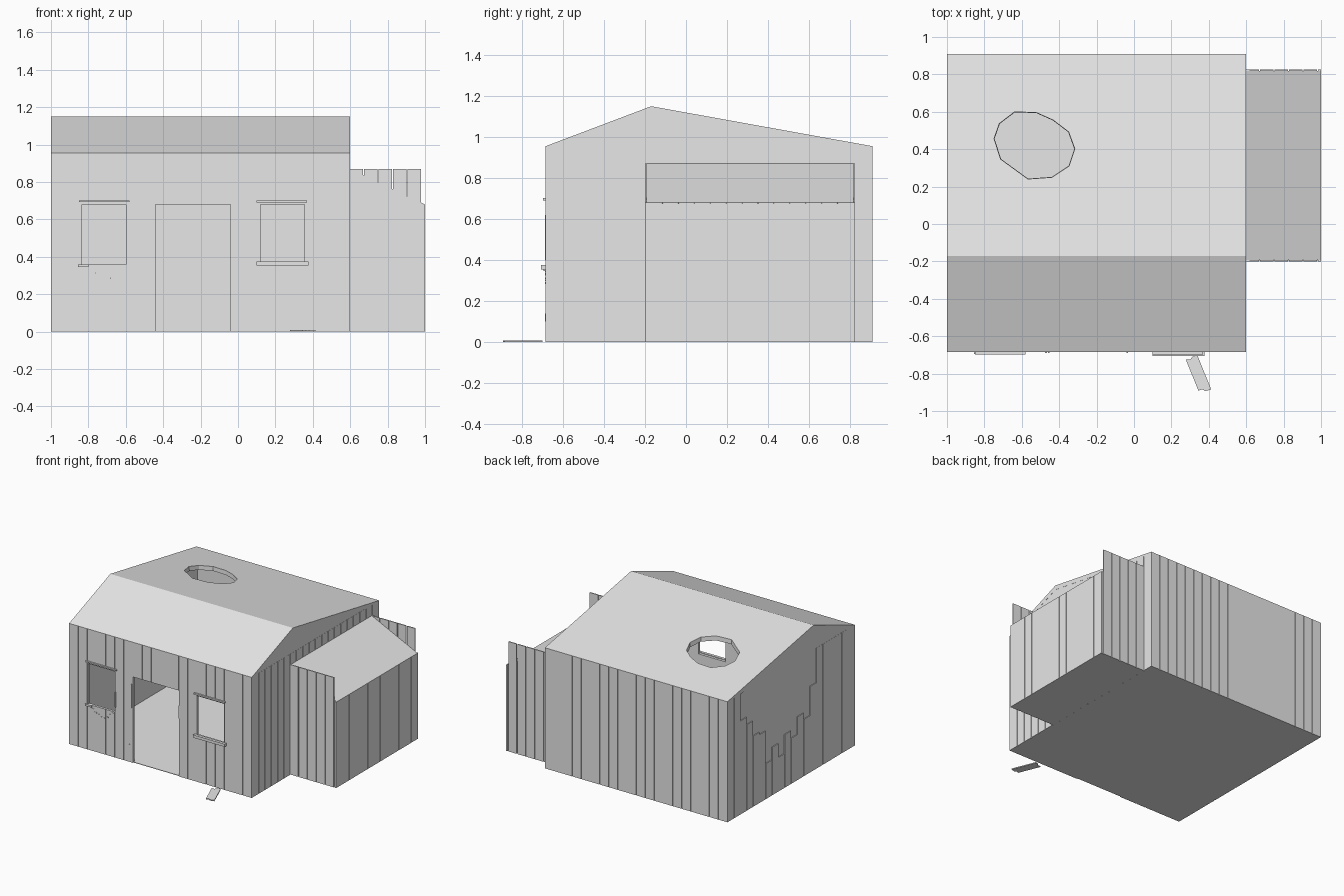
import bpy, bmesh, math, random
from mathutils import Vector, Matrix

if "Cube" in bpy.data.objects:
    bpy.data.objects.remove(bpy.data.objects["Cube"])

random.seed(4)
mat = bpy.data.materials.new("plain pale grey")
mat.diffuse_color = (0.8, 0.8, 0.8, 1)
mat.use_nodes = True
mat.node_tree.nodes["Principled BSDF"].inputs["Base Color"].default_value = mat.diffuse_color


def finish(name, bm):
    bmesh.ops.recalc_face_normals(bm, faces=bm.faces)
    me = bpy.data.meshes.new(name)
    bm.to_mesh(me)
    bm.free()
    me.materials.append(mat)
    ob = bpy.data.objects.new(name, me)
    bpy.context.collection.objects.link(ob)
    return ob


def add_box(bm, x0, x1, y0, y1, z0, z1):
    m = Matrix.Translation(((x0 + x1) / 2, (y0 + y1) / 2, (z0 + z1) / 2)) @ \
        Matrix.Diagonal((x1 - x0, y1 - y0, z1 - z0, 1))
    bmesh.ops.create_cube(bm, size=1, matrix=m)


def box(name, *b):
    bm = bmesh.new()
    add_box(bm, *b)
    return finish(name, bm)


def prism(name, pts, axis, a, b):
    """Extrude a 2D outline along x, y or z."""
    def at(p, t):
        return {'x': (t, p[0], p[1]), 'y': (p[0], t, p[1]), 'z': (p[0], p[1], t)}[axis]
    bm = bmesh.new()
    lo = [bm.verts.new(at(p, a)) for p in pts]
    hi = [bm.verts.new(at(p, b)) for p in pts]
    bm.faces.new(lo)
    bm.faces.new(hi)
    n = len(pts)
    for i in range(n):
        bm.faces.new((lo[i], lo[(i + 1) % n], hi[(i + 1) % n], hi[i]))
    return finish(name, bm)


def wall(name, along, a0, a1, d0, d1, top, count=1, gap=0.0, holes=()):
    """Row of upright boards between a0 and a1, left open at the holes."""
    bm = bmesh.new()
    w = (a1 - a0) / count
    for i in range(count):
        s = a0 + i * w + (gap / 2 if i else 0)
        e = a0 + (i + 1) * w - (gap / 2 if i < count - 1 else 0)
        cuts = sorted({s, e} | {h for o in holes for h in o[:2] if s < h < e})
        for p, q in zip(cuts, cuts[1:]):
            mid = (p + q) / 2
            t = top(i) if callable(top) else top
            spans = [(0, t)]
            for h0, h1, z0, z1 in holes:
                if h0 < mid < h1:
                    spans = [(0, z0), (z1, t)]
            for z0, z1 in spans:
                if z1 - z0 < 1e-4:
                    continue
                if along == 'x':
                    add_box(bm, p, q, d0, d1, z0, z1)
                else:
                    add_box(bm, d0, d1, p, q, z0, z1)
    return finish(name, bm)


# main house walls: thin board skin over a lining
X0, X1, Y0, Y1, H = -1.0, 0.6, -0.685, 0.91, 0.955
RY, RZ, S, T = -0.17, 1.15, 0.006, 0.02
openings = [(-0.835, -0.6, 0.36, 0.68), (-0.44, -0.04, 0, 0.68), (0.12, 0.355, 0.37, 0.68)]
wall("front_boards", 'x', X0, X1, Y0, Y0 + S, H, 20, 0.003, openings)
wall("front_lining", 'x', X0 + S, X1 - S, Y0 + S, Y0 + T, H, 1, 0, openings)
wall("back_boards", 'x', X0, X1, Y1 - S, Y1, H, 20, 0.003)
wall("back_lining", 'x', X0 + S, X1 - S, Y1 - T, Y1 - S, H)
wall("right_boards", 'y', Y0 + S, Y1 - S, X1 - S, X1, H, 20, 0.006)
wall("right_lining", 'y', Y0 + T, Y1 - T, X1 - T, X1 - S, H)
# broken boards on the left, stepping down in the middle
broken = [0.9, 0.74, 0.68, 0.56, 0.54, 0.28, 0.38, 0.27, 0.42, 0.36, 0.5, 0.45, 0.68]
wall("left_boards", 'y', Y0 + S, Y1 - S, X0, X0 + S,
     lambda i: broken[i - 6] if 6 <= i < 6 + 0 else (
         broken[18 - i] if 6 <= i <= 17 else H), 20, 0.003)
wall("left_lining", 'y', Y0 + T, Y1 - T, X0 + S, X0 + T, H)

# gable ends
tri = [(Y0, H), (RY, RZ), (Y1, H)]
prism("left_gable", tri, 'x', X0 + 0.001, X0 + T)
prism("right_gable", tri, 'x', X1 - T, X1 - 0.001)

# uneven ridged roof with a ragged round hole
D = 0.035
roof = prism("main_roof", [(Y0, H), (RY, RZ), (Y1, H), (Y1 - 0.16, H - 0.005),
                           (RY, RZ - D), (Y0 + 0.09, H)], 'x', X0, X1)
outline = [(-.65, .62), (-.52, .615), (-.42, .57), (-.33, .5), (-.295, .4), (-.33, .3),
           (-.43, .235), (-.57, .225), (-.73, .34), (-.77, .46), (-.74, .55)]
cut = prism("hole_cutter", outline, 'z', 0.9, 1.3)
c = Vector((-0.535, 0.42))
for v in cut.data.vertices:
    if v.co.z < 1:
        v.co.x = c.x + (v.co.x - c.x) * 0.86
        v.co.y = c.y + (v.co.y - c.y) * 0.86
cut.hide_render = True
mod = roof.modifiers.new("hole", 'BOOLEAN')
mod.operation, mod.solver, mod.object = 'DIFFERENCE', 'EXACT', cut
dg = bpy.context.evaluated_depsgraph_get()
holed = bpy.data.meshes.new_from_object(roof.evaluated_get(dg))
roof.modifiers.clear()
roof.data = holed
bpy.data.objects.remove(cut)

# side annex: end boards stand above the sloping roof
AX, A0, A1, AH, AL = 1.0, -0.2, 0.825, 0.87, 0.68
for nm, y in (("front", A0), ("back", A1 - 0.008)):
    bm = bmesh.new()
    x = X1
    for e in (0.67, 0.748, 0.826, 0.904, 0.982):
        add_box(bm, x, e - 0.003, y, y + 0.008, 0, AH)
        x = e + 0.003
    add_box(bm, x, AX, y, y + 0.008, 0, AL)
    finish("annex_%s_boards" % nm, bm)
    yi = y + 0.008 if nm == "front" else y - 0.008
    prism("annex_%s_lining" % nm, [(X1, 0), (AX - S, 0), (AX - S, AL), (X1, AH)],
          'y', yi, yi + 0.008)
wall("annex_side_boards", 'y', A0 + 0.008, A1 - 0.008, AX - S, AX, AL, 13, 0.003)
wall("annex_side_lining", 'y', A0 + 0.01, A1 - 0.01, AX - T, AX - S, AL - 0.005)
prism("annex_roof", [(X1, AH), (AX, AL), (AX - 0.02, AL - 0.01), (X1, AH - 0.02)],
      'y', A0 + 0.008, A1 - 0.008)

# floors
box("main_floor", X0 + S, X1 - S, Y0 + S, Y1 - S, 0, 0.004)
box("annex_floor", X1, AX - S, A0 + S, A1 - S, 0, 0.004)

# window trim
box("right_window_header", 0.1, 0.37, Y0 - 0.012, Y0, 0.69, 0.702)
box("right_window_sill", 0.1, 0.378, Y0 - 0.022, Y0, 0.353, 0.375)
box("left_window_header", -0.85, -0.58, Y0 - 0.012, Y0, 0.692, 0.702)
box("left_window_sill_stub", -0.855, -0.8, Y0 - 0.01, Y0, 0.345, 0.36)

# splintered edges below the left window and beside the door
bm = bmesh.new()
for i in range(8):
    x = -0.8 + i * 0.025
    z = 0.335 - 0.045 * math.sin(math.pi * i / 7) + random.uniform(-.01, .01)
    add_box(bm, x, x + 0.018, Y0 - 0.003, Y0, z, z + 0.008)
for x, z0, z1 in ((-0.6, 0.4, 0.52), (-0.46, 0.43, 0.62), (-0.04, 0.46, 0.56),
                  (-0.475, 0.1, 0.14)):
    add_box(bm, x, x + 0.009, Y0 - 0.004, Y0, z0, z1)
finish("splinters", bm)

# fallen board with notched ends
plank = prism("fallen_board", [(-.033, .1), (-.01, .09), (.002, .1), (.033, .1), (.033, -.1),
                               (.0, -.095), (-.012, -.08), (-.033, -.08)], 'z', 0, 0.008)
plank.location = (0.345, -0.805, 0)
plank.rotation_euler.z = math.radians(22)
